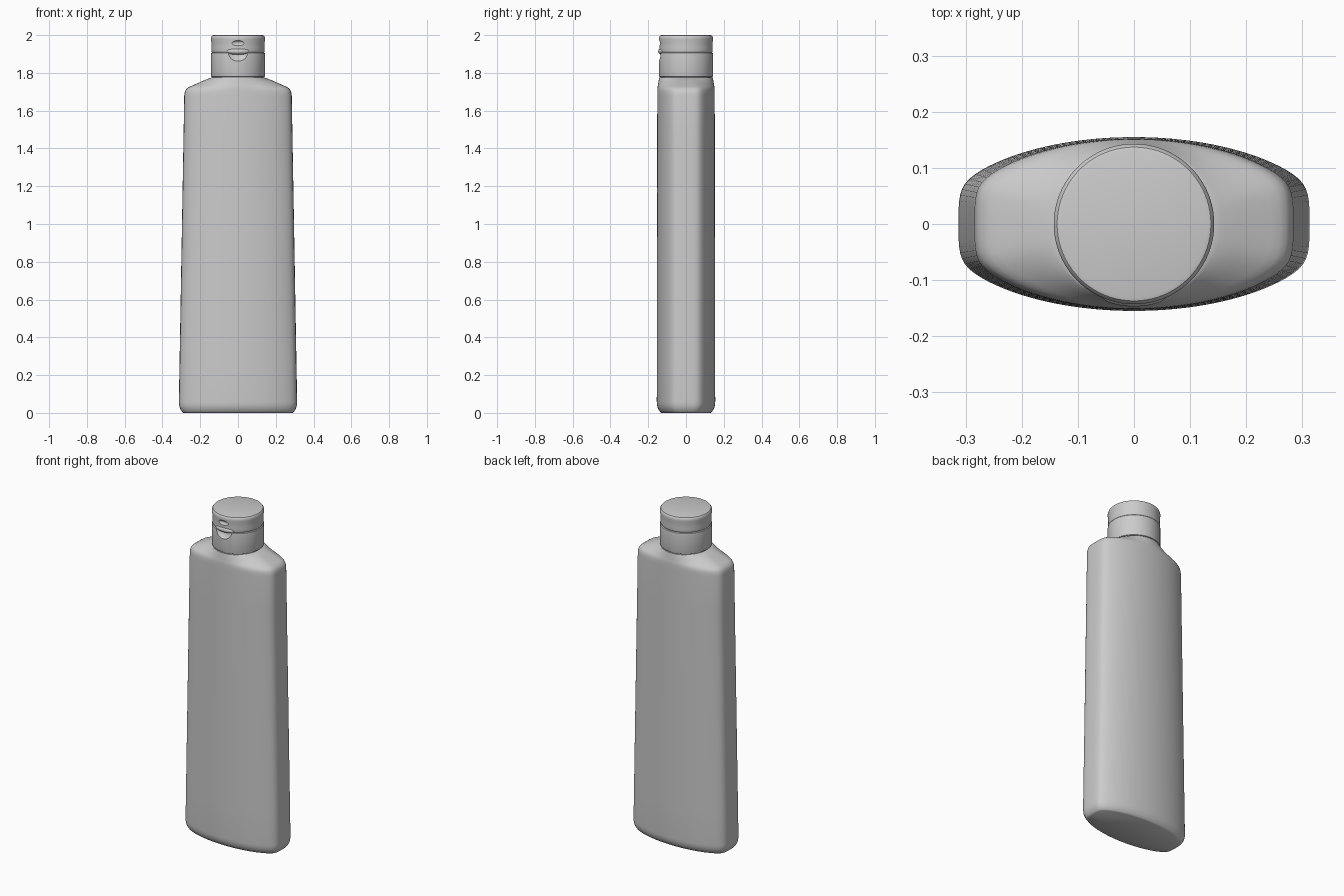
import bpy, bmesh, math

if "Cube" in bpy.data.objects:
    bpy.data.objects.remove(bpy.data.objects["Cube"])

N = 128


def loft(name, rings, angle=35):
    """Skin a stack of closed rings, cap both ends and shade smooth."""
    bm = bmesh.new()
    loops = [[bm.verts.new(p) for p in ring] for ring in rings]
    for lo, hi in zip(loops, loops[1:]):
        for i in range(N):
            j = (i + 1) % N
            bm.faces.new((lo[i], lo[j], hi[j], hi[i]))
    bm.faces.new(loops[0][::-1])
    bm.faces.new(loops[-1])
    mesh = bpy.data.meshes.new(name)
    bm.to_mesh(mesh)
    bm.free()
    ob = bpy.data.objects.new(name, mesh)
    bpy.context.collection.objects.link(ob)
    smooth(ob, angle)
    return ob


def smooth(ob, angle):
    bpy.ops.object.select_all(action='DESELECT')
    ob.select_set(True)
    bpy.context.view_layer.objects.active = ob
    bpy.ops.object.shade_smooth_by_angle(angle=math.radians(angle))


def turned(name, profile):
    return loft(name, [[(r * math.cos(2 * math.pi * i / N), r * math.sin(2 * math.pi * i / N), z)
                        for i in range(N)] for r, z in profile])


def ellipsoid(name, loc, radii):
    bpy.ops.mesh.primitive_uv_sphere_add(segments=48, ring_count=24, radius=1, location=loc)
    ob = bpy.context.object
    ob.name = name
    ob.scale = radii
    bpy.ops.object.transform_apply(location=False, rotation=False, scale=True)
    smooth(ob, 40)
    return ob


def cut(ob, loc, radii):
    tool = ellipsoid("cutter", loc, radii)
    tool.hide_render = True
    mod = ob.modifiers.new("cut", 'BOOLEAN')
    mod.operation = 'DIFFERENCE'
    mod.solver = 'EXACT'
    mod.object = tool
    bpy.context.view_layer.objects.active = ob
    bpy.ops.object.modifier_apply(modifier=mod.name)
    bpy.data.objects.remove(tool)
    smooth(ob, 30)


# Body: oval section with flattened ends, tapering upward, blending to a round neck
def body_ring(z, inset=0.0, blend=0.0):
    t = min(z / 1.7, 1)
    a, wide, b = 0.315 - 0.03 * t, 0.348 - 0.033 * t, 0.155 - 0.003 * t
    pts = []
    for i in range(N):
        u = 2 * math.pi * i / N
        th = math.atan2(0.2 * math.sin(u), 0.3 * math.cos(u))
        c, s = math.cos(th), math.sin(th)
        oval = 1 / math.hypot(c / wide, s / b)
        side = a / max(abs(c), 1e-4)
        r = (oval ** -26 + side ** -26) ** (-1 / 26)
        r = r * (1 - blend) + 0.142 * blend
        # inset shrinks both axes by the same distance
        pts.append((r * c * (1 - inset / a), r * s * (1 - inset / b), z))
    return pts


rings = [body_ring(z, inset=d) for z, d in
         ((0, 0.025), (0.004, 0.019), (0.015, 0.011), (0.03, 0.004), (0.045, 0.001), (0.06, 0))]
rings += [body_ring(0.06 + 1.62 * i / 8) for i in range(1, 9)]
rings += [body_ring(z, blend=f) for z, f in
          ((1.695, 0.015), (1.707, 0.04), (1.717, 0.09), (1.725, 0.17), (1.732, 0.28),
           (1.742, 0.44), (1.752, 0.6), (1.762, 0.76), (1.77, 0.9), (1.775, 1))]
loft("bottle_body", rings, 50)

# Neck ring seen in the gap beneath the cap
turned("neck", [(0.136, 1.76), (0.136, 1.79)])

# Cap base with thumb recess
base = turned("cap_base", [(0.139, 1.779), (0.142, 1.781), (0.143, 1.785), (0.143, 1.898),
                           (0.142, 1.904), (0.138, 1.908)])
cut(base, (0, -0.152, 1.908), (0.062, 0.032, 0.048))

# Flip lid with slightly waisted side and shallow front notch
lid = turned("flip_lid", [(0.137, 1.908), (0.140, 1.912), (0.141, 1.918), (0.140, 1.935),
                          (0.141, 1.96), (0.143, 1.978), (0.143, 1.986), (0.141, 1.993),
                          (0.137, 1.998), (0.130, 2.0)])
cut(lid, (0, -0.152, 1.957), (0.045, 0.021, 0.016))

# Lifting lip
ellipsoid("lid_lip", (0, -0.125, 1.914), (0.06, 0.022, 0.018))
